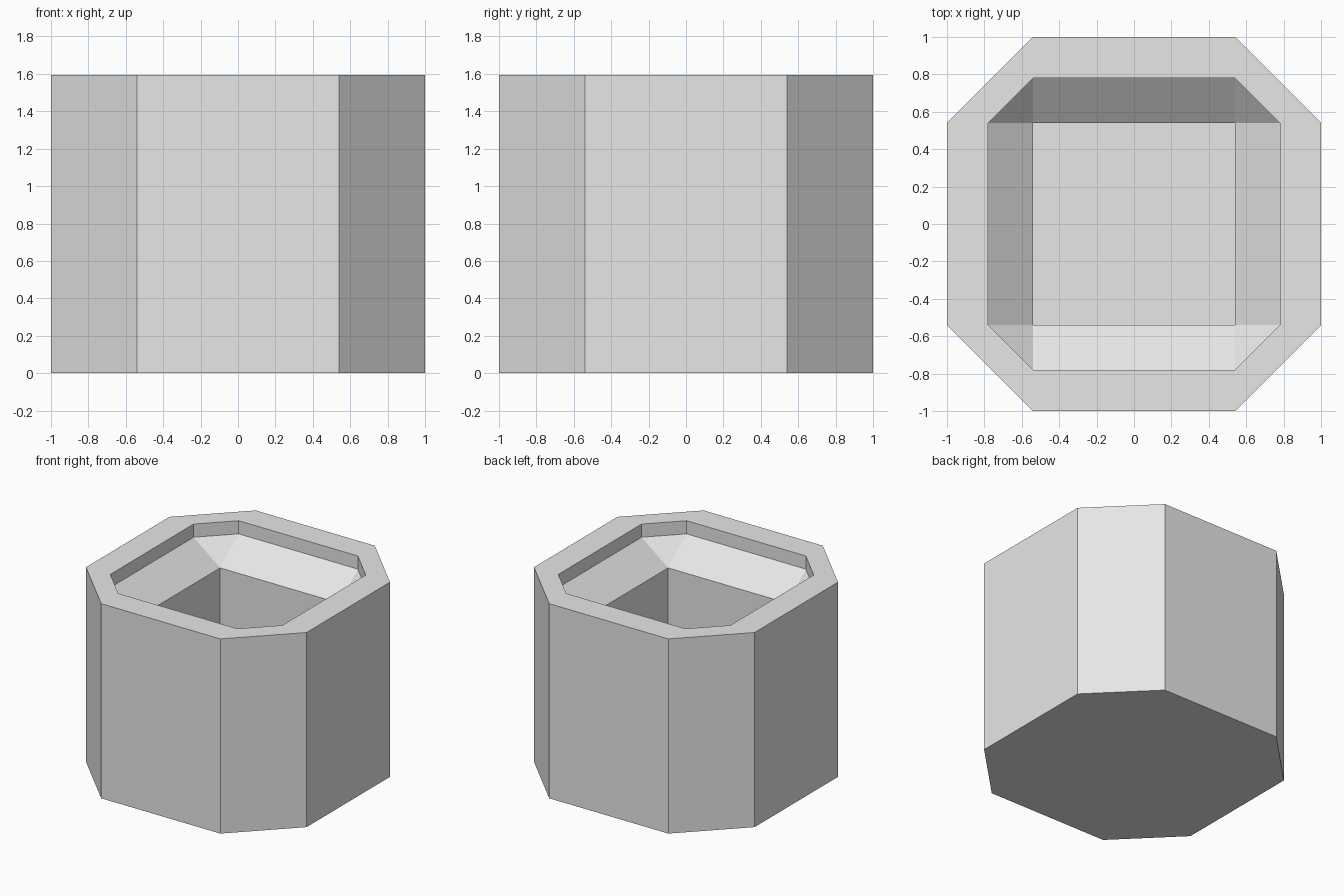
import bpy, bmesh

if "Cube" in bpy.data.objects:
    bpy.data.objects.remove(bpy.data.objects["Cube"])

FLAT = 0.54        # half length of the long sides, and of the square pit
HEIGHT = 1.595
RIM_DROP = 1.487   # bottom of the short upright lip
PIT_TOP = 1.30     # where the sloped ledge meets the pit
PIT_FLOOR = 0.25


def ring(bm, half, z):
    """Octagon with long straight sides and short cut corners."""
    f = FLAT
    pts = [(f, -half), (half, -f), (half, f), (f, half),
           (-f, half), (-half, f), (-half, -f), (-f, -half)]
    return [bm.verts.new((x, y, z)) for x, y in pts]


def bridge(bm, a, b):
    for i in range(len(a)):
        j = (i + 1) % len(a)
        bm.faces.new((a[i], a[j], b[j], b[i]))


bm = bmesh.new()

# Outer wall, flat rim and upright inner lip
base = ring(bm, 1.0, 0)
top = ring(bm, 1.0, HEIGHT)
inner = ring(bm, 0.78, HEIGHT)
lip = ring(bm, 0.78, RIM_DROP)
bm.faces.new(base[::-1])
for a, b in ((base, top), (top, inner), (inner, lip)):
    bridge(bm, a, b)

# Square pit
corners = [(FLAT, -FLAT), (FLAT, FLAT), (-FLAT, FLAT), (-FLAT, -FLAT)]
pit = [bm.verts.new((x, y, PIT_TOP)) for x, y in corners]
floor = [bm.verts.new((x, y, PIT_FLOOR)) for x, y in corners]
bridge(bm, pit, floor)
bm.faces.new(floor)

# Sloped ledge: a triangle at each corner, a quad along each side
for i in range(4):
    a, b, c = lip[2 * i], lip[2 * i + 1], lip[(2 * i + 2) % 8]
    bm.faces.new((a, b, pit[i]))
    bm.faces.new((b, c, pit[(i + 1) % 4], pit[i]))

bmesh.ops.recalc_face_normals(bm, faces=bm.faces)
mesh = bpy.data.meshes.new("planter")
bm.to_mesh(mesh)
bm.free()

grey = bpy.data.materials.new("light grey")
grey.diffuse_color = (0.8, 0.8, 0.8, 1)
grey.use_nodes = True
grey.node_tree.nodes["Principled BSDF"].inputs["Base Color"].default_value = grey.diffuse_color
mesh.materials.append(grey)
bpy.context.collection.objects.link(bpy.data.objects.new("planter", mesh))
